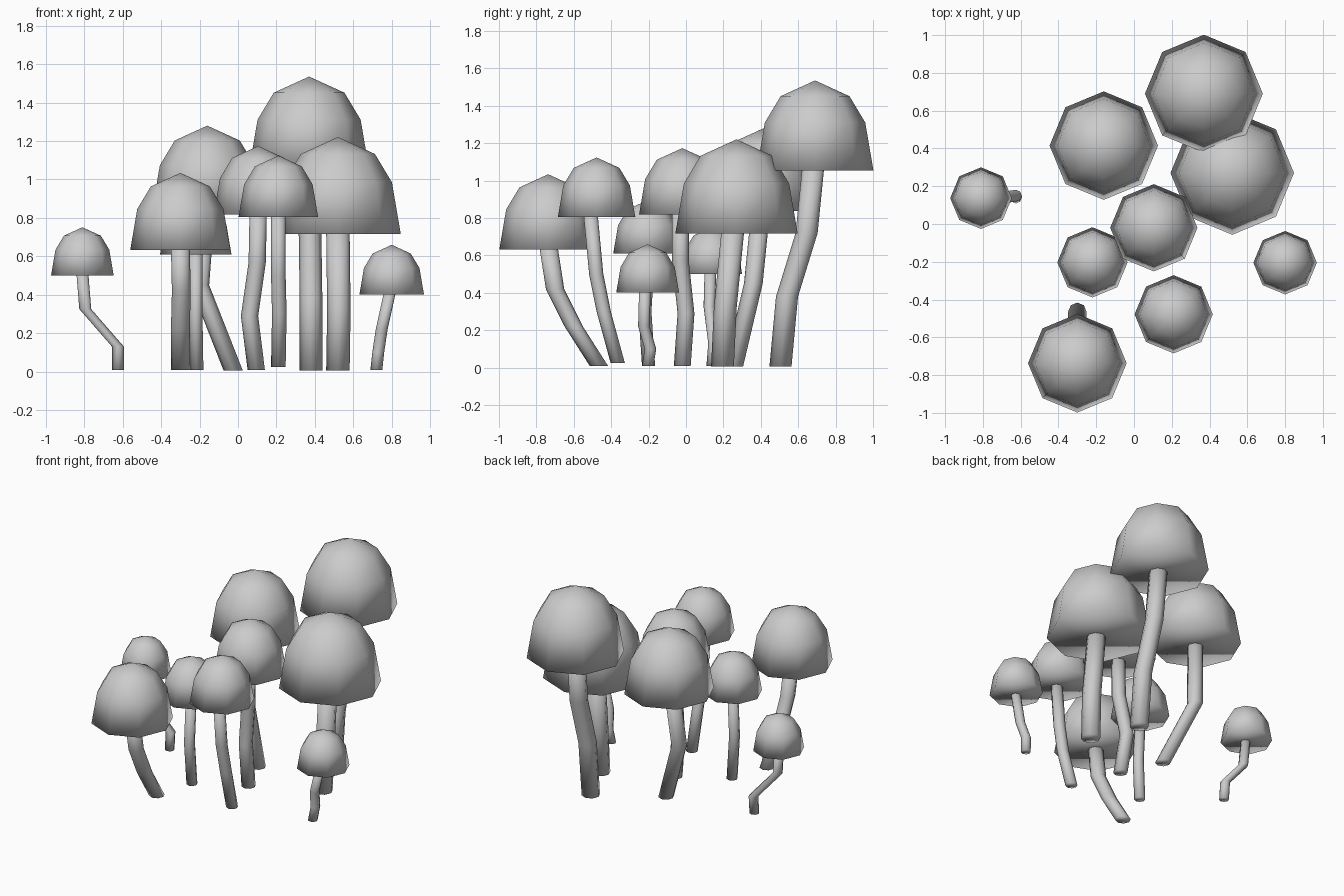
import bpy, bmesh, math

cube = bpy.data.objects.get("Cube")
if cube:
    bpy.data.objects.remove(cube, do_unlink=True)

grey = bpy.data.materials.new("plain_grey")
grey.use_nodes = True
grey.diffuse_color = (0.6, 0.6, 0.6, 1)
grey.node_tree.nodes["Principled BSDF"].inputs["Base Color"].default_value = (0.6, 0.6, 0.6, 1)

SIDES = 8
# Cap rings for a unit rim (radius, height), closed by a point at TIP
DOME = [(1, 0), (0.86, 0.82), (0.59, 1.27)]
TIP = 1.54


def loft(name, rings, tip=None):
    """Skin level octagons (x, y, z, radius); flat at the bottom, flat or pointed on top."""
    bm = bmesh.new()
    loops = []
    for x, y, z, r in rings:
        turns = [math.tau * i / SIDES for i in range(SIDES)]
        loops.append([bm.verts.new((x + r * math.cos(a), y + r * math.sin(a), z)) for a in turns])
    bm.faces.new(loops[0])
    for low, high in zip(loops, loops[1:]):
        for i in range(SIDES):
            j = (i + 1) % SIDES
            bm.faces.new((low[i], low[j], high[j], high[i]))
    if tip:
        point = bm.verts.new(tip)
        for i in range(SIDES):
            bm.faces.new((loops[-1][i], loops[-1][(i + 1) % SIDES], point))
    else:
        bm.faces.new(loops[-1])
    bmesh.ops.recalc_face_normals(bm, faces=bm.faces)
    # Smooth everywhere, with the rim and stem ends rounded by shading too
    for face in bm.faces:
        face.smooth = True
    mesh = bpy.data.meshes.new(name)
    bm.to_mesh(mesh)
    bm.free()
    mesh.materials.append(grey)
    bpy.context.collection.objects.link(bpy.data.objects.new(name, mesh))


# name: cap (x, y, rim height, radius), stem radius, stem path from the ground up
MUSHROOMS = {
    "tall_back": ((0.37, 0.69, 1.055, 0.312), 0.059,
                  [(0.38, 0.505, 0.005), (0.38, 0.54, 0.38), (0.375, 0.645, 0.72), (0.37, 0.68, 1.07)]),
    "wide_left": ((0.52, 0.27, 0.717, 0.327), 0.061,
                  [(0.52, 0.195, 0.005), (0.525, 0.21, 0.32), (0.52, 0.25, 0.73)]),
    "back_right": ((-0.16, 0.415, 0.838, 0.287), 0.05,
                   [(-0.025, 0.255, 0.005), (-0.2, 0.36, 0.45), (-0.17, 0.4, 0.85)]),
    "middle": ((0.105, -0.02, 0.818, 0.231), 0.045,
               [(0.095, -0.02, 0.008), (0.06, 0, 0.29), (0.1, -0.03, 0.57), (0.105, -0.03, 0.83)]),
    "front_left": ((0.21, -0.478, 0.805, 0.207), 0.038,
                   [(0.21, -0.365, 0.025), (0.215, -0.44, 0.3), (0.21, -0.48, 0.5), (0.21, -0.51, 0.82)]),
    "inner_right": ((-0.22, -0.203, 0.61, 0.186), 0.035,
                    [(-0.215, -0.2, 0.008), (-0.22, -0.22, 0.3), (-0.22, -0.2, 0.62)]),
    "front_right": ((-0.3, -0.737, 0.632, 0.261), 0.049,
                    [(-0.3, -0.465, 0.008), (-0.3, -0.6, 0.22), (-0.295, -0.7, 0.42), (-0.3, -0.735, 0.645)]),
    "small_right": ((-0.81, 0.137, 0.5, 0.163), 0.031,
                    [(-0.625, 0.14, 0.008), (-0.625, 0.15, 0.13), (-0.795, 0.125, 0.325), (-0.81, 0.13, 0.51)]),
    "small_left": ((0.8, -0.205, 0.401, 0.168), 0.031,
                   [(0.72, -0.205, 0.008), (0.73, -0.19, 0.1), (0.748, -0.225, 0.22), (0.79, -0.22, 0.41)]),
}

for name, (cap, stem_radius, path) in MUSHROOMS.items():
    x, y, rim, size = cap
    loft(name + "_cap", [(x, y, rim + h * size, r * size) for r, h in DOME], (x, y, rim + TIP * size))
    loft(name + "_stem", [(*p, stem_radius) for p in path])
